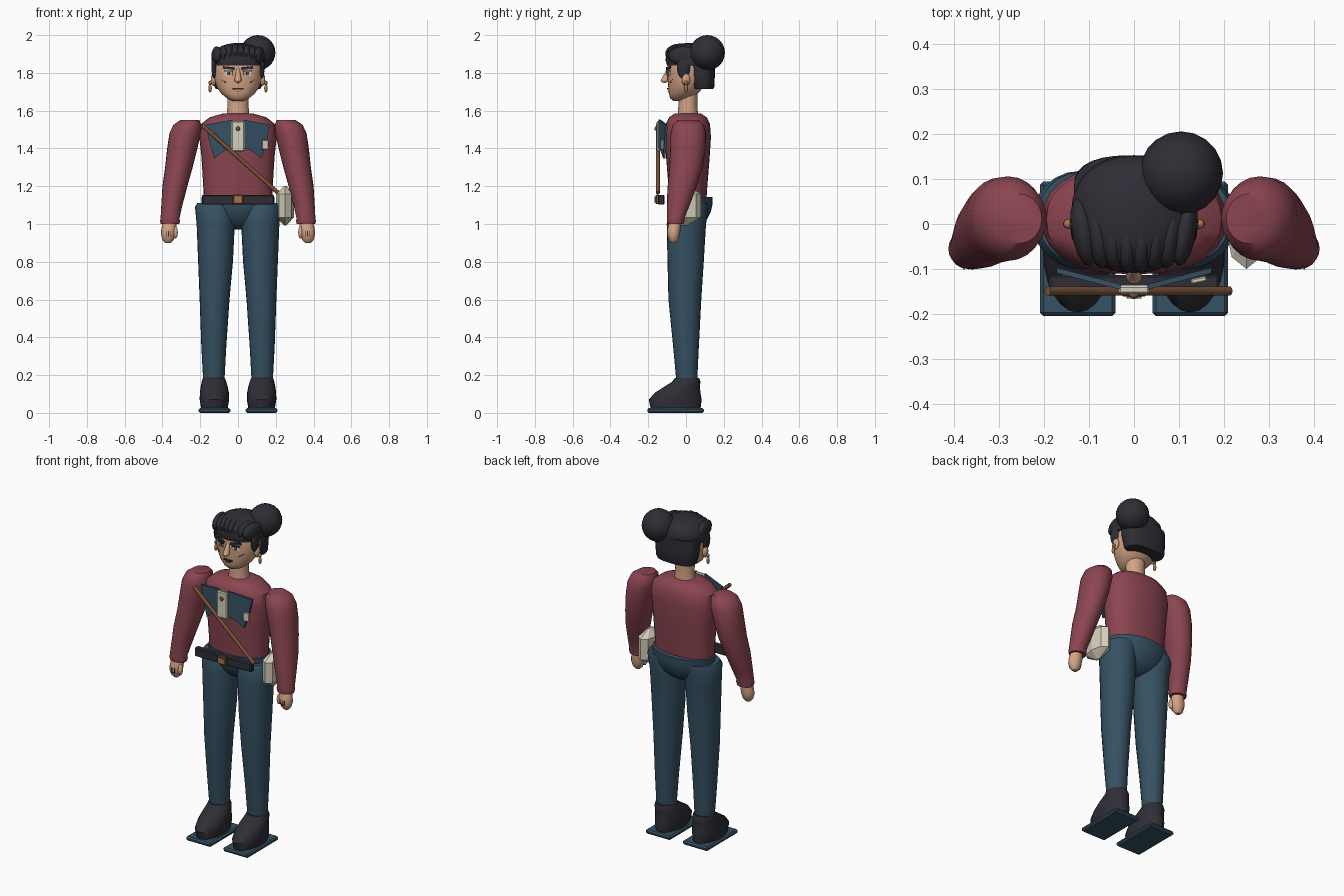
import bpy, bmesh, math
from mathutils import Vector, Matrix


def material(name, rgb):
    m = bpy.data.materials.new(name)
    m.diffuse_color = (*rgb, 1)
    return m


RED = material("wine_red", (0.26, 0.06, 0.083))
TEAL = material("dark_teal", (0.036, 0.082, 0.125))
DARK = material("charcoal", (0.027, 0.027, 0.036))
SKIN = material("skin", (0.66, 0.37, 0.235))
CREAM = material("cream", (0.66, 0.62, 0.50))
BROWN = material("leather_brown", (0.19, 0.085, 0.042))
GOLD = material("brass", (0.40, 0.19, 0.065))


def finish(name, bm, mat, angle=40, bevel=0):
    bmesh.ops.recalc_face_normals(bm, faces=bm.faces)
    me = bpy.data.meshes.new(name)
    bm.to_mesh(me)
    bm.free()
    me.materials.append(mat)
    ob = bpy.data.objects.new(name, me)
    bpy.context.collection.objects.link(ob)
    if bevel:
        mod = ob.modifiers.new("bevel", "BEVEL")
        mod.width, mod.segments = bevel, 1
    elif angle:
        bpy.ops.object.select_all(action='DESELECT')
        ob.select_set(True)
        bpy.context.view_layer.objects.active = ob
        bpy.ops.object.shade_smooth_by_angle(angle=math.radians(angle))
    return ob


def loft(name, rings, mat, n=24, power=2.0, angle=40):
    """Stack of oval rings (x, y, z, rx, ry) with closed ends."""
    bm = bmesh.new()
    loops = []
    for x, y, z, rx, ry in rings:
        ring = []
        for i in range(n):
            a = 2 * math.pi * i / n
            c, s = math.cos(a), math.sin(a)
            ring.append(bm.verts.new((x + rx * math.copysign(abs(c) ** (2 / power), c),
                                      y + ry * math.copysign(abs(s) ** (2 / power), s), z)))
        loops.append(ring)
    for a, b in zip(loops, loops[1:]):
        for i in range(n):
            bm.faces.new((a[i], a[(i + 1) % n], b[(i + 1) % n], b[i]))
    bm.faces.new(loops[0])
    bm.faces.new(loops[-1])
    return finish(name, bm, mat, angle)


def ball(name, loc, radii, mat, u=20, v=14, rot=0, angle=60):
    bm = bmesh.new()
    bmesh.ops.create_uvsphere(bm, u_segments=u, v_segments=v, radius=1)
    bm.transform(Matrix.Translation(loc) @ Matrix.Rotation(rot, 4, 'Z') @ Matrix.Diagonal((*radii, 1)))
    return finish(name, bm, mat, angle)


def box(name, loc, size, mat, rz=0, ry=0, bevel=0):
    bm = bmesh.new()
    bmesh.ops.create_cube(bm, size=1)
    bm.transform(Matrix.Translation(loc) @ Matrix.Rotation(rz, 4, 'Z')
                 @ Matrix.Rotation(ry, 4, 'Y') @ Matrix.Diagonal((*size, 1)))
    return finish(name, bm, mat, 0, bevel)


def rod(name, a, b, r1, r2, mat, n=10):
    a, b = Vector(a), Vector(b)
    bm = bmesh.new()
    bmesh.ops.create_cone(bm, cap_ends=True, segments=n, radius1=r1, radius2=r2, depth=(b - a).length)
    bm.transform(Matrix.Translation((a + b) / 2) @ (b - a).to_track_quat('Z', 'Y').to_matrix().to_4x4())
    return finish(name, bm, mat)


# Torso, pelvis and neck
loft("torso", [(0, .01, 1.08, .18, .095), (0, .01, 1.2, .184, .103), (0, .01, 1.35, .193, .115),
               (0, .01, 1.46, .205, .122), (0, .01, 1.53, .195, .117), (0, .01, 1.565, .15, .1),
               (0, .01, 1.585, .08, .07)], RED, 28, 2.3)
loft("pelvis", [(0, .02, 1.13 - .16 * math.sin(math.radians(t)), .195 * math.cos(math.radians(t)),
                 .122 * math.cos(math.radians(t))) for t in (85, 70, 55, 40, 25, 10, -5)], TEAL, 28)
loft("neck", [(0, .01, 1.56, .062, .055), (0, .01, 1.63, .055, .05), (0, .01, 1.70, .058, .052)], SKIN)

# Limbs, mirrored left and right
for s, side in ((-1, "right"), (1, "left")):
    box(f"{side}_sole", (s * .125, -.055, .0125), (.168, .3, .025), TEAL, bevel=.008)
    loft(f"{side}_shoe", [(s * .125, -.055, .022, .07, .132), (s * .125, -.057, .07, .078, .14),
                          (s * .125, -.045, .105, .077, .122), (s * .126, -.02, .14, .071, .093),
                          (s * .127, .002, .165, .065, .075), (s * .128, .005, .185, .058, .064)], DARK)
    loft(f"{side}_leg", [(s * .128, .004, .165, .056, .055), (s * .128, 0, .35, .066, .068),
                         (s * .124, -.006, .6, .079, .087), (s * .119, -.002, .8, .092, .096),
                         (s * .118, .002, 1.0, .101, .104), (s * .12, .01, 1.09, .108, .108),
                         (s * .12, .015, 1.112, .095, .1)], TEAL)
    loft(f"{side}_sleeve", [(s * .36, -.055, 1.0, .049, .042), (s * .36, -.055, 1.015, .053, .046),
                            (s * .36, -.055, 1.03, .05, .046), (s * .35, -.04, 1.1, .056, .06),
                            (s * .334, -.02, 1.2, .066, .077), (s * .313, 0, 1.3, .073, .088),
                            (s * .295, .01, 1.4, .08, .094), (s * .28, .012, 1.48, .083, .094),
                            (s * .268, .012, 1.525, .074, .082), (s * .255, .012, 1.55, .05, .055)], RED)
    # Hands with thumb and finger creases
    loft(f"{side}_hand", [(s * .37, -.066, .9, .015, .012), (s * .37, -.066, .915, .03, .025),
                          (s * .369, -.066, .945, .039, .034), (s * .366, -.064, .975, .04, .035),
                          (s * .362, -.058, 1.01, .035, .03)], SKIN, 16)
    ball(f"{side}_thumb", (s * .331, -.078, .955), (.013, .016, .032), SKIN, 10, 8)
    for i in range(3):
        box(f"{side}_finger_crease_{i}", (s * (.357 + .011 * i), -.0985, .948), (.003, .006, .03), DARK)
    # Ears and earrings
    ball(f"{side}_ear", (s * .13, 0, 1.765), (.014, .022, .034), SKIN, 12, 8)
    ball(f"{side}_earring_stud", (s * .146, 0, 1.748), (.011, .011, .011), GOLD, 10, 6)
    ball(f"{side}_earring_drop", (s * .148, 0, 1.718), (.01, .01, .022), GOLD, 10, 6)

# Head
loft("head", [(0, -.035, 1.652, .03, .032), (0, -.03, 1.665, .058, .054), (0, -.015, 1.69, .088, .076),
              (0, 0, 1.725, .113, .094), (0, .006, 1.77, .127, .104), (0, .01, 1.82, .13, .108),
              (0, .01, 1.88, .122, .104), (0, .01, 1.93, .09, .08)], SKIN, 28, 2.15)


def on_face(name, x, z, w, h, mat, tilt=0, out=0):
    """Thin plate lying on the front of the head."""
    k = max(0, min(1, (z - 1.69) / .1))
    rx, ry, cy = .088 + .042 * k, .076 + .031 * k, -.015 + .024 * k
    y = cy - ry * (1 - (abs(x) / rx) ** 2.15) ** (1 / 2.15)
    rz = math.atan2(x * ry / rx ** 2, -(y - cy) / ry)
    box(name, (x, y - .001 - out, z), (w, .008, h), mat, rz, tilt)


for s, side in ((-1, "right"), (1, "left")):
    on_face(f"{side}_eyebrow", s * .05, 1.826, .062, .013, DARK, s * -.1, .001)
    on_face(f"{side}_eye_white", s * .05, 1.797, .042, .02, CREAM)
    on_face(f"{side}_iris", s * .05, 1.797, .016, .018, TEAL, 0, .002)
    on_face(f"{side}_eyelid", s * .05, 1.81, .048, .006, DARK, 0, .001)
    on_face(f"{side}_cheek_mark", s * .077, 1.757, .034, .004, BROWN, s * -.5)
on_face("mouth", 0, 1.716, .056, .007, DARK, 0, .002)
on_face("lower_lip", 0, 1.703, .03, .004, BROWN, 0, .001)
rod("nose_bridge", (0, -.09, 1.825), (0, -.112, 1.762), .008, .019, SKIN)
ball("nose_tip", (0, -.114, 1.761), (.018, .02, .014), SKIN, 12, 8)

# Hair: back, crown, rolled fringe and bun
loft("hair_back", [(0, .09, 1.715, .118, .055), (0, .087, 1.73, .126, .064), (0, .08, 1.8, .134, .073),
                   (0, .075, 1.87, .134, .078)], DARK, 28, 2.6)
loft("hair_crown", [(0, .022, 1.838, .137, .122), (0, .022, 1.87, .14, .131), (0, .025, 1.905, .13, .126),
                    (0, .025, 1.935, .1, .105), (0, .025, 1.952, .06, .07), (0, .025, 1.958, .02, .025)],
     DARK, 28, 2.2)
for s, side in ((-1, "right"), (1, "left")):
    ball(f"{side}_side_lock", (s * .125, -.012, 1.83), (.016, .036, .062), DARK, 12, 8)
for i in range(8):
    x = -.112 + .032 * i
    bend = abs(x) / .112
    ball(f"fringe_roll_{i}", (x, -.035 + .018 * bend, 1.903 - .012 * bend), (.027, .078, .055 - .006 * bend),
         DARK, 14, 10, -x * 1.5)
ball("hair_bun", (.105, .113, 1.907), (.093, .093, .093), DARK, 20, 14)

# Belt front and buckle
box("belt", (0, -.13, 1.128), (.38, .034, .052), DARK, bevel=.005)
box("buckle", (0, -.152, 1.13), (.056, .018, .05), BROWN, bevel=.004)
box("buckle_plate", (0, -.162, 1.13), (.034, .007, .03), GOLD)

# Shoulder strap and hip pouch
rod("shoulder_strap", (-.192, -.149, 1.525), (.212, -.149, 1.165), .011, .011, BROWN)
loft("hip_pouch", [(.25, -.01, .992, .006, .015), (.25, -.01, 1.035, .046, .09),
                   (.25, -.01, 1.16, .046, .09), (.25, -.01, 1.2, .008, .018)], CREAM, 8, 2, 0)


# Lapels, sloping back toward the shoulders
def lapel(name, s):
    bm = bmesh.new()
    outline = [(.03, 1.552), (.172, 1.525), (.15, 1.43), (.125, 1.347), (.075, 1.385), (.03, 1.402)]
    layers = [[bm.verts.new((s * x, -.146 + .26 * (x - .03) + d, z)) for x, z in outline] for d in (0, .012)]
    bm.faces.new(layers[0])
    bm.faces.new(layers[1])
    for i in range(6):
        j = (i + 1) % 6
        bm.faces.new((layers[0][i], layers[0][j], layers[1][j], layers[1][i]))
    finish(name, bm, TEAL, 0)


lapel("right_lapel", -1)
lapel("left_lapel", 1)

# Chest tag with stud, and small badge
box("chest_tag", (0, -.146, 1.465), (.07, .02, .16), CREAM, bevel=.005)
ball("tag_stud", (0, -.158, 1.505), (.012, .009, .012), BROWN, 10, 6)
box("chest_badge", (.144, -.125, 1.42), (.036, .012, .052), CREAM, rz=.2, bevel=.003)
